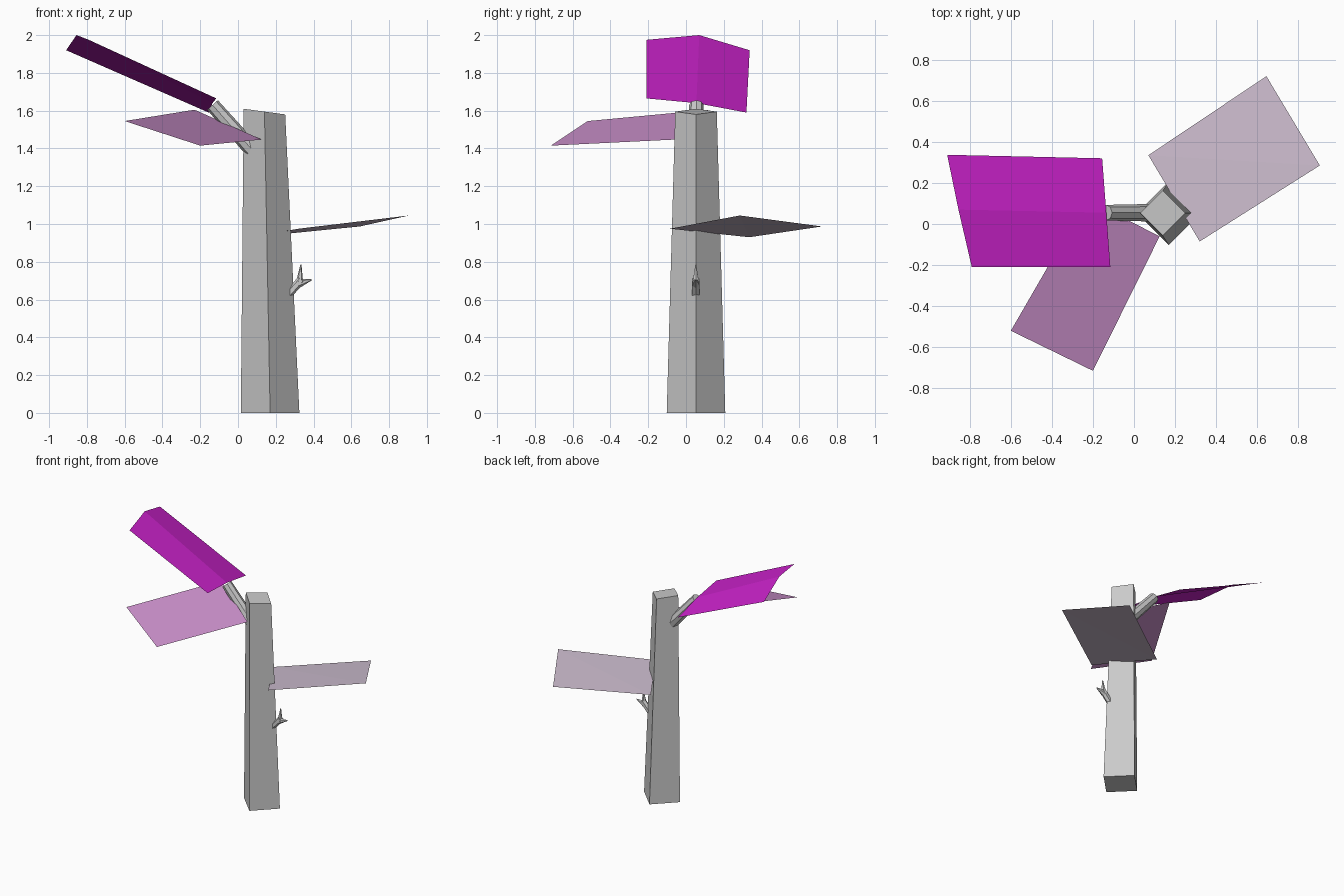
import bpy
import bmesh
from mathutils import Vector

cube = bpy.data.objects.get("Cube")
if cube:
    bpy.data.objects.remove(cube, do_unlink=True)


def material(name, r, g, b):
    mat = bpy.data.materials.new(name)
    mat.use_nodes = True
    mat.diffuse_color = (r, g, b, 1)
    mat.node_tree.nodes["Principled BSDF"].inputs["Base Color"].default_value = (r, g, b, 1)
    return mat


bark = material("pale_bark", 0.6, 0.6, 0.6)
magenta = material("magenta_leaf", 0.6, 0.016, 0.6)
pink = material("pink_leaf", 0.6, 0.28, 0.6)
mauve = material("pale_mauve_leaf", 0.6, 0.5, 0.61)


def finish(name, bm, mat):
    mesh = bpy.data.meshes.new(name)
    bm.to_mesh(mesh)
    bm.free()
    mesh.materials.append(mat)
    obj = bpy.data.objects.new(name, mesh)
    bpy.context.collection.objects.link(obj)
    return obj


def limb(name, start, end, r1, r2, sides):
    """Tapered round limb between two points."""
    start, end = Vector(start), Vector(end)
    axis = end - start
    bm = bmesh.new()
    bmesh.ops.create_cone(bm, cap_ends=True, segments=sides,
                          radius1=r1, radius2=r2, depth=axis.length)
    turn = axis.to_track_quat('Z', 'Y').to_matrix()
    bmesh.ops.rotate(bm, verts=bm.verts, matrix=turn)
    bmesh.ops.translate(bm, verts=bm.verts, vec=(start + end) / 2)
    return finish(name, bm, bark)


def sheet(name, faces, mat):
    """Thin leaf panel built from flat polygons."""
    bm = bmesh.new()
    for pts in faces:
        bm.faces.new([bm.verts.new(p) for p in pts])
    bmesh.ops.remove_doubles(bm, verts=bm.verts, dist=0.0001)
    bmesh.ops.recalc_face_normals(bm, faces=bm.faces)
    if sum(f.normal.z for f in bm.faces) < 0:
        bmesh.ops.reverse_faces(bm, faces=bm.faces)
    return finish(name, bm, mat)


# Trunk: four-sided, tapering, with a slightly slanted top
bm = bmesh.new()
corners = [(1, 0), (0, 1), (-1, 0), (0, -1)]
low = [bm.verts.new((0.17 + 0.155 * x, 0.053 + 0.155 * y, 0)) for x, y in corners]
high = [bm.verts.new((0.14 + 0.11 * x, 0.053 + 0.11 * y, 1.595 - 0.015 * x))
        for x, y in corners]
bm.faces.new(low[::-1])
bm.faces.new(high)
for i in range(4):
    j = (i + 1) % 4
    bm.faces.new((low[i], low[j], high[j], high[i]))
finish("trunk", bm, bark)

# Upper branch and the small forked twig
limb("upper_branch", (0.1, 0.055, 1.365), (-0.135, 0.055, 1.63), 0.043, 0.038, 8)
limb("twig_stem", (0.26, 0.052, 0.62), (0.335, 0.052, 0.705), 0.022, 0.022, 6)
limb("twig_tip_up", (0.325, 0.052, 0.68), (0.333, 0.052, 0.785), 0.021, 0.003, 6)
limb("twig_tip_side", (0.32, 0.052, 0.685), (0.39, 0.052, 0.705), 0.024, 0.003, 6)

# Top leaf, gently folded along its length
a, b = (-0.91, 0.337, 1.92), (-0.155, 0.32, 1.59)
c, d = (-0.115, -0.21, 1.665), (-0.79, -0.21, 1.975)
ridge_out, ridge_in = (-0.855, 0.07, 2.0), (-0.135, 0.055, 1.64)
sheet("top_leaf", [(a, b, ridge_in, ridge_out), (ridge_out, ridge_in, c, d)], magenta)

# Front leaf
sheet("front_leaf", [((-0.6, -0.52, 1.545), (-0.2, -0.715, 1.415),
                      (0.125, -0.06, 1.447), (-0.23, 0.12, 1.605))], pink)

# Back leaf, two triangles
p, q = (0.32, -0.085, 0.975), (0.905, 0.285, 1.045)
r, s = (0.645, 0.72, 0.987), (0.07, 0.335, 0.93)
sheet("back_leaf", [(p, q, s), (q, r, s)], mauve)
